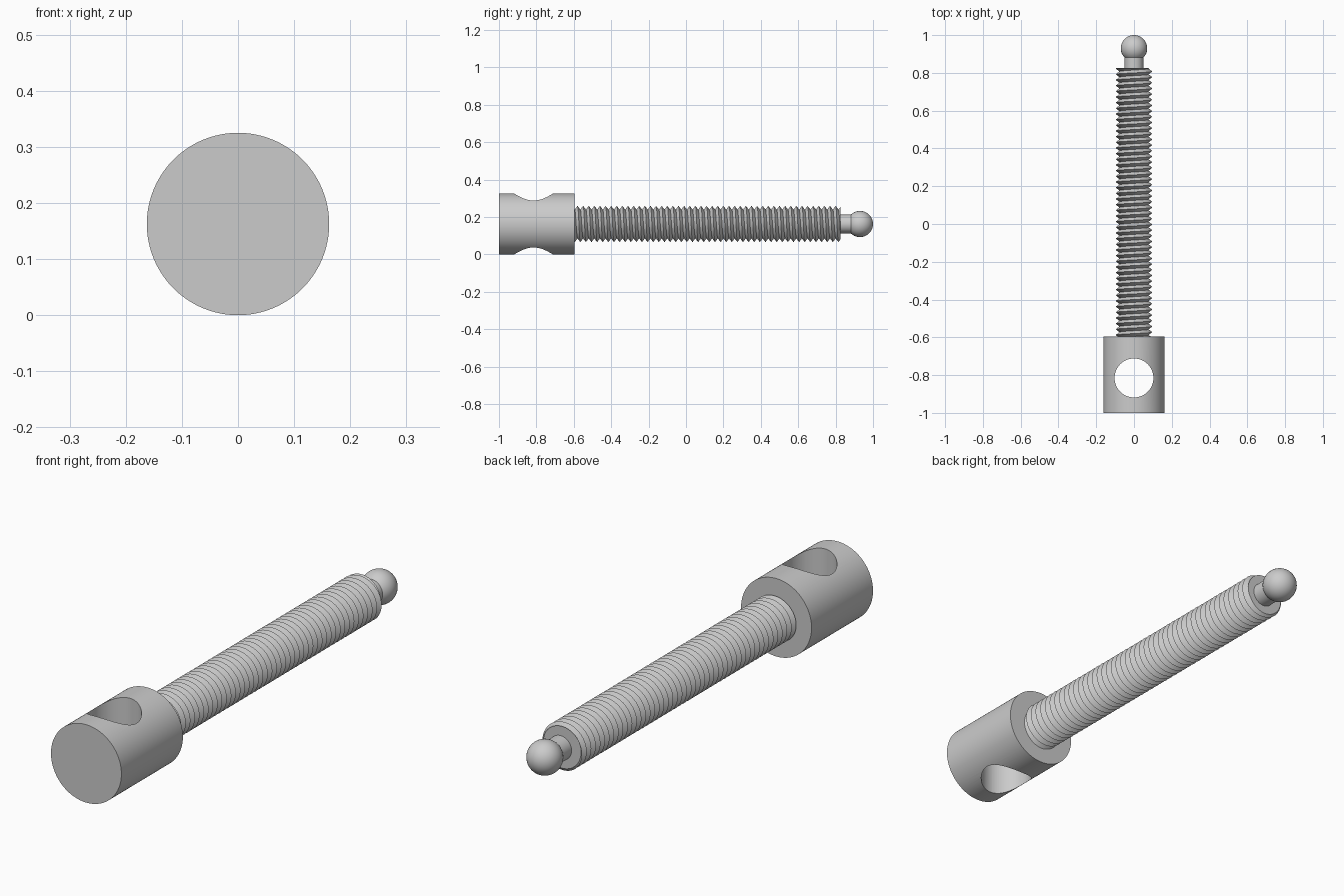
import bpy
import bmesh
from math import sin, cos, pi, radians

AXIS_Z = 0.1625                 # height of the screw's centre line
HEAD_R = 0.1625
HEAD_START, HEAD_END = -1.0, -0.595
THREAD_END = 0.825
CREST_R, ROOT_R, PITCH = 0.097, 0.077, 0.03

if "Cube" in bpy.data.objects:
    bpy.data.objects.remove(bpy.data.objects["Cube"], do_unlink=True)

steel = bpy.data.materials.new("grey steel")
steel.use_nodes = True
colour = (0.6, 0.6, 0.6, 1)
steel.diffuse_color = colour
bsdf = next(n for n in steel.node_tree.nodes if n.type == 'BSDF_PRINCIPLED')
bsdf.inputs["Base Color"].default_value = colour


def finish(obj, name):
    obj.name = name
    obj.data.materials.clear()
    obj.data.materials.append(steel)
    bpy.ops.object.select_all(action='DESELECT')
    obj.select_set(True)
    bpy.context.view_layer.objects.active = obj
    bpy.ops.object.shade_smooth_by_angle(angle=radians(35))


def rod(radius, y0, y1, sides=64):
    """Cylinder lying along the centre line."""
    bpy.ops.mesh.primitive_cylinder_add(
        vertices=sides, radius=radius, depth=y1 - y0,
        location=(0, (y0 + y1) / 2, AXIS_Z), rotation=(pi / 2, 0, 0))
    return bpy.context.object


# Head with a vertical cross hole
head = rod(HEAD_R, HEAD_START, HEAD_END, 96)
bpy.ops.mesh.primitive_cylinder_add(vertices=64, radius=0.103, depth=1,
                                    location=(0, -0.815, AXIS_Z))
cutter = bpy.context.object
cutter.hide_render = True
hole = head.modifiers.new("cross hole", 'BOOLEAN')
hole.operation = 'DIFFERENCE'
hole.solver = 'EXACT'
hole.object = cutter
bpy.context.view_layer.objects.active = head
bpy.ops.object.modifier_apply(modifier=hole.name)
bpy.data.objects.remove(cutter, do_unlink=True)
finish(head, "head")

# Threaded shaft: root and crest helices joined into one continuous surface
STEPS = 48
start = HEAD_END - 2 * PITCH
turns = int((THREAD_END - start) / PITCH) + 3
bm = bmesh.new()


def helix(radius, offset):
    points = []
    for i in range(turns * STEPS + 1):
        a = 2 * pi * i / STEPS
        points.append(bm.verts.new((radius * sin(a),
                                    start + offset + PITCH * i / STEPS,
                                    radius * cos(a))))
    return points


root, crest = helix(ROOT_R, 0), helix(CREST_R, PITCH / 2)
for i in range(turns * STEPS):
    bm.faces.new((root[i], root[i + 1], crest[i + 1], crest[i]))
    j = i + STEPS               # the next turn of the root
    if j + 1 < len(root):
        bm.faces.new((crest[i], crest[i + 1], root[j + 1], root[j]))

# Trim both ends square and close them
for y, side in ((HEAD_END - 0.005, -1), (THREAD_END, 1)):
    cut = bmesh.ops.bisect_plane(
        bm, geom=bm.verts[:] + bm.edges[:] + bm.faces[:], dist=1e-6,
        plane_co=(0, y, 0), plane_no=(0, side, 0), clear_outer=True)
    rim = [e for e in cut["geom_cut"] if isinstance(e, bmesh.types.BMEdge)]
    bmesh.ops.holes_fill(bm, edges=rim, sides=0)
bmesh.ops.recalc_face_normals(bm, faces=bm.faces[:])
mesh = bpy.data.meshes.new("threaded_shaft")
bm.to_mesh(mesh)
bm.free()
shaft = bpy.data.objects.new("threaded_shaft", mesh)
shaft.location.z = AXIS_Z
bpy.context.collection.objects.link(shaft)
finish(shaft, "threaded_shaft")

# Neck and ball tip
finish(rod(0.05, THREAD_END - 0.01, 0.89, 48), "neck")
bpy.ops.mesh.primitive_uv_sphere_add(segments=48, ring_count=24, radius=0.07,
                                     location=(0, 0.93, AXIS_Z),
                                     rotation=(pi / 2, 0, 0))
finish(bpy.context.object, "ball_tip")
